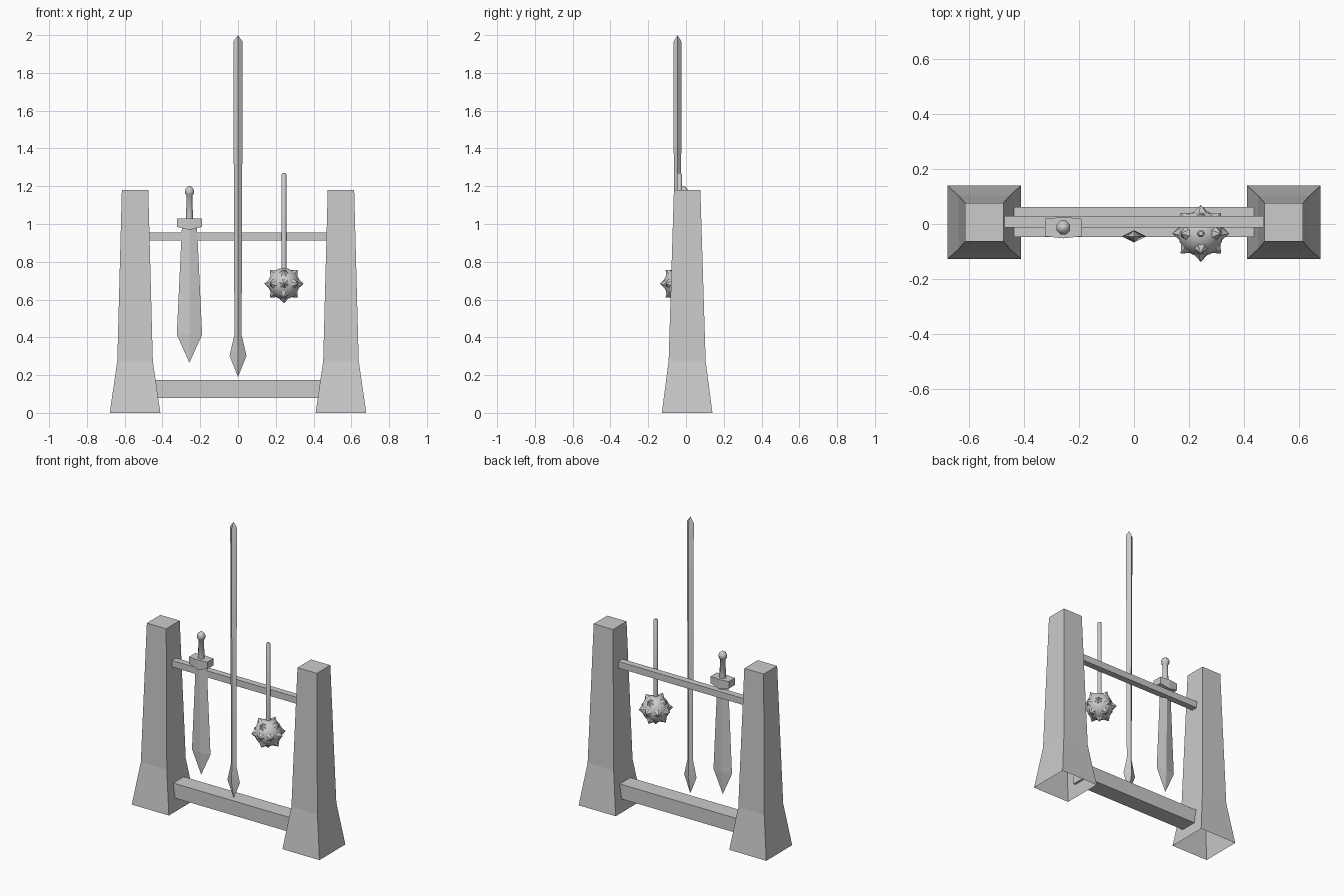
import bpy, bmesh
from math import cos, sin, pi, sqrt
from itertools import product
from mathutils import Vector

if "Cube" in bpy.data.objects:
    bpy.data.objects.remove(bpy.data.objects["Cube"])


def skin(name, sections, cap_start=True, cap_end=True, smooth=None):
    """Skin a list of equal-length point loops into one mesh object."""
    bm = bmesh.new()
    loops = [[bm.verts.new(p) for p in s] for s in sections]
    n = len(loops[0])
    for a, b in zip(loops, loops[1:]):
        for i in range(n):
            j = (i + 1) % n
            bm.faces.new((a[i], a[j], b[j], b[i]))
    if cap_start:
        bm.faces.new(loops[0][::-1])
    if cap_end:
        bm.faces.new(loops[-1])
    bmesh.ops.remove_doubles(bm, verts=bm.verts, dist=1e-5)
    bmesh.ops.recalc_face_normals(bm, faces=bm.faces)
    me = bpy.data.meshes.new(name)
    bm.to_mesh(me)
    bm.free()
    ob = bpy.data.objects.new(name, me)
    bpy.context.collection.objects.link(ob)
    if smooth:
        bpy.ops.object.select_all(action='DESELECT')
        ob.select_set(True)
        bpy.context.view_layer.objects.active = ob
        bpy.ops.object.shade_smooth_by_angle(angle=smooth)
    return ob


def column(name, x, y, rings, sides, phase=0.0, **kw):
    """Vertical loft; rings are (z, half size x, half size y)."""
    turn = [phase + 2 * pi * i / sides for i in range(sides)]
    return skin(name, [[(x + rx * cos(t), y + ry * sin(t), z) for t in turn]
                       for z, rx, ry in rings], **kw)


def bar(name, stations, **kw):
    """Rectangular loft along x; stations are (x, y0, y1, z0, z1)."""
    return skin(name, [[(x, y0, z0), (x, y1, z0), (x, y1, z1), (x, y0, z1)]
                       for x, y0, y1, z0, z1 in stations], **kw)


# Flared posts, open underneath
q = sqrt(2)
for side, label in ((-1, "left"), (1, "right")):
    column(label + "_post", side * 0.545, 0.006,
           [(0, 0.134 * q, 0.134 * q), (0.275, 0.094 * q, 0.098 * q),
            (1.18, 0.07 * q, 0.07 * q)], 4, pi / 4, cap_start=False)

# Cross beams
bar("lower_beam", [(x, -0.047, 0.062, 0.08, 0.175) for x in (-0.436, 0.436)])
bar("upper_beam", [(x, -0.012, 0.03, 0.912, 0.955) for x in (-0.47, 0.47)])

# Sword: blade, guard, grip with pommel
sx, sy = -0.257, -0.013
column("sword_blade", sx, sy,
       [(0.265, 1e-6, 1e-6), (0.414, 0.067, 0.012), (0.985, 0.04, 0.016)], 4)
bar("sword_guard", [(sx + dx, sy - w, sy + w, z0, 1.03)
                    for dx, w, z0 in ((-0.066, 0.032, 0.985), (0, 0.039, 0.968),
                                      (0.066, 0.032, 0.985))])
grip = [(1.02, 0.021), (1.15, 0.016), (1.158, 0.024), (1.175, 0.027),
        (1.19, 0.02), (1.2, 0.007)]
column("sword_grip", sx, sy, [(z, r, r) for z, r in grip], 8, pi / 8, smooth=0.8)

# Spear hanging point down
column("spear", 0, -0.045,
       [(0.19, 1e-6, 1e-6), (0.302, 0.045, 0.022), (0.414, 0.019, 0.018),
        (1.965, 0.025, 0.021), (2.0, 1e-6, 1e-6)], 4, smooth=0.5)

# Mace handle
centre = Vector((0.243, -0.034, 0.684))
column("mace_handle", centre.x, centre.y,
       [(0.74, 0.014, 0.014), (1.262, 0.014, 0.014), (1.27, 0.008, 0.008)],
       8, pi / 8, smooth=0.8)

# Mace ball with spikes along axes and diagonals
bpy.ops.mesh.primitive_uv_sphere_add(segments=16, ring_count=10, radius=0.083,
                                     location=centre)
bpy.context.object.name = "mace_ball"
bpy.ops.object.shade_smooth_by_angle(angle=0.8)
for d in product((-1, 0, 1), repeat=3):
    if sum(map(abs, d)) in (1, 2) and d != (0, 0, 1):
        v = Vector(d).normalized()
        u = v.orthogonal().normalized()
        w = v.cross(u)
        skin("mace_spike", [[centre + v * h + (u * cos(k * pi / 3) + w * sin(k * pi / 3)) * r
                             for k in range(6)] for h, r in ((0.073, 0.03), (0.104, 1e-6))],
             cap_end=False, smooth=0.6)
